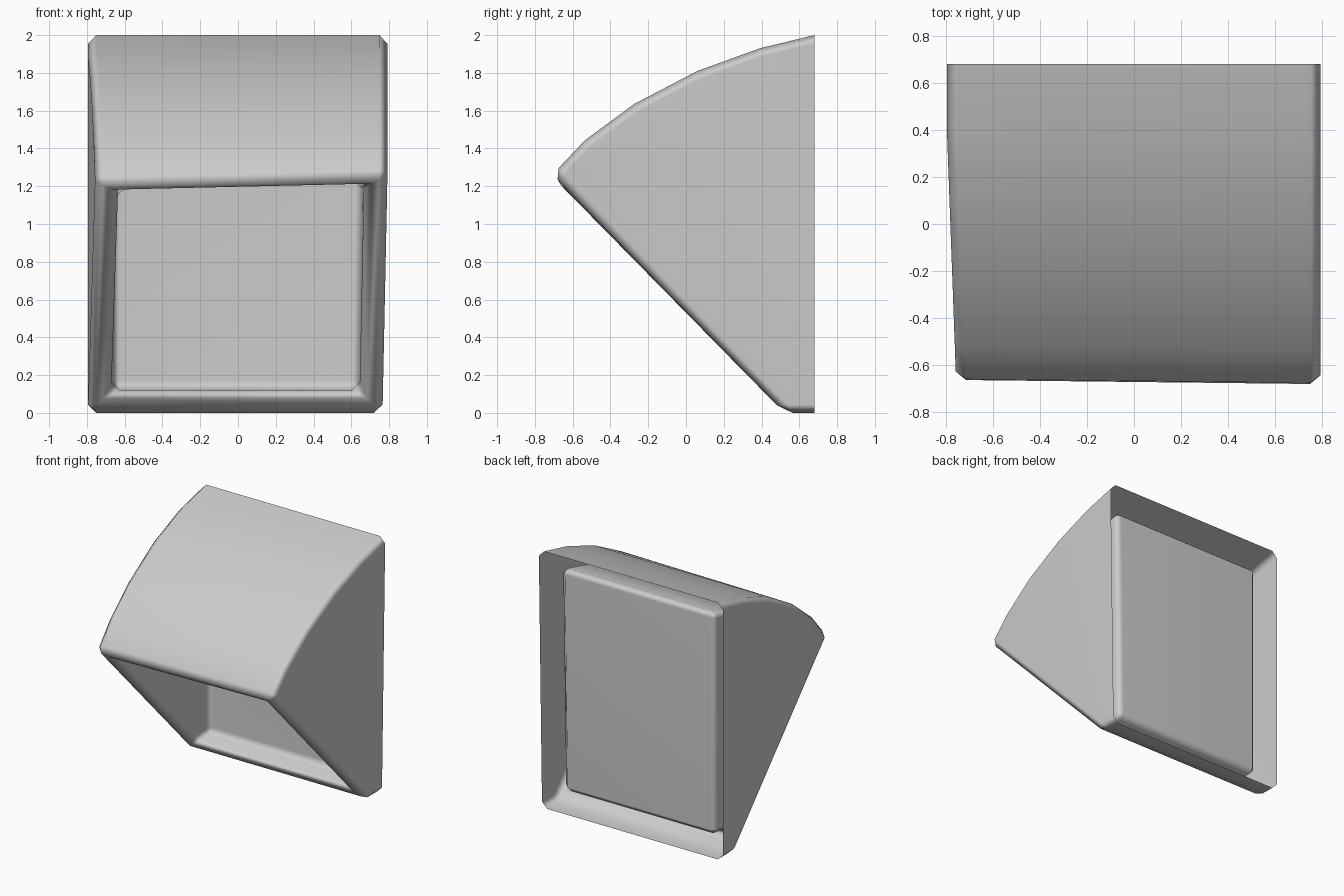
import bpy, bmesh

cube = bpy.data.objects.get("Cube")
if cube:
    bpy.data.objects.remove(cube)

# Side profiles (y, z), running from the lower lip, round the back and along the roof to the brow
OUTER = [(.52, 0), (.68, 0), (.68, 2), (.39, 1.93), (.06, 1.81),
         (-.27, 1.63), (-.53, 1.43), (-.697, 1.247)]
INNER = [(.41, .115), (.60, .125), (.60, 1.865), (.37, 1.81), (.09, 1.705),
         (-.21, 1.53), (-.46, 1.335), (-.622, 1.172)]
WALL = .124


def place(y, z, side, inset):
    """Position on one flank, with the slight lean of the hood."""
    if side > 0:
        x = .765 + .028 * min(1, z / 1.3)
    else:
        x = -.795 + .04 * max(0, .4 - y) / 1.1
    brow = max(0, -y) / .7
    return (x - side * inset, y - side * .009 * brow, z + side * .017 * brow)


def add_shell(bm, profile, inset, closed_back):
    """Add two flanks and the strips that join them; return the opening's corners."""
    sides = [[bm.verts.new(place(y, z, s, inset)) for y, z in profile] for s in (-1, 1)]
    left, right = sides
    for flank in sides:
        bm.faces.new(flank)
    for i in range(len(profile) - 1):
        if i != 1 or closed_back:
            bm.faces.new((left[i], left[i + 1], right[i + 1], right[i]))
    return [left[0], left[-1], right[-1], right[0]]


# Hood shell, open behind, and the cavity cup inside it
bm = bmesh.new()
outer_rim = add_shell(bm, OUTER, 0, False)
inner_rim = add_shell(bm, INNER, WALL, True)

# Sloping rim joining the shell to the cup
for i in range(4):
    j = (i + 1) % 4
    bm.faces.new((outer_rim[i], outer_rim[j], inner_rim[j], inner_rim[i]))

bmesh.ops.recalc_face_normals(bm, faces=bm.faces)
bm.faces.ensure_lookup_table()
if bm.faces[0].normal.x > 0:
    bmesh.ops.reverse_faces(bm, faces=bm.faces)
for face in bm.faces:
    face.smooth = True

mesh = bpy.data.meshes.new("vent_hood")
bm.to_mesh(mesh)
bm.free()
hood = bpy.data.objects.new("vent_hood", mesh)
bpy.context.collection.objects.link(hood)

# Narrow rounded edges with flat-looking panels
bevel = hood.modifiers.new("edge_bevel", 'BEVEL')
bevel.width = .045
bevel.segments = 1
bevel.limit_method = 'ANGLE'
bevel.angle_limit = .6
hood.modifiers.new("panel_normals", 'WEIGHTED_NORMAL').weight = 50

# Plain grey finish
grey = bpy.data.materials.new("plain_grey")
grey.use_nodes = True
colour = (.6, .6, .6, 1)
grey.diffuse_color = colour
grey.node_tree.nodes["Principled BSDF"].inputs["Base Color"].default_value = colour
mesh.materials.append(grey)
